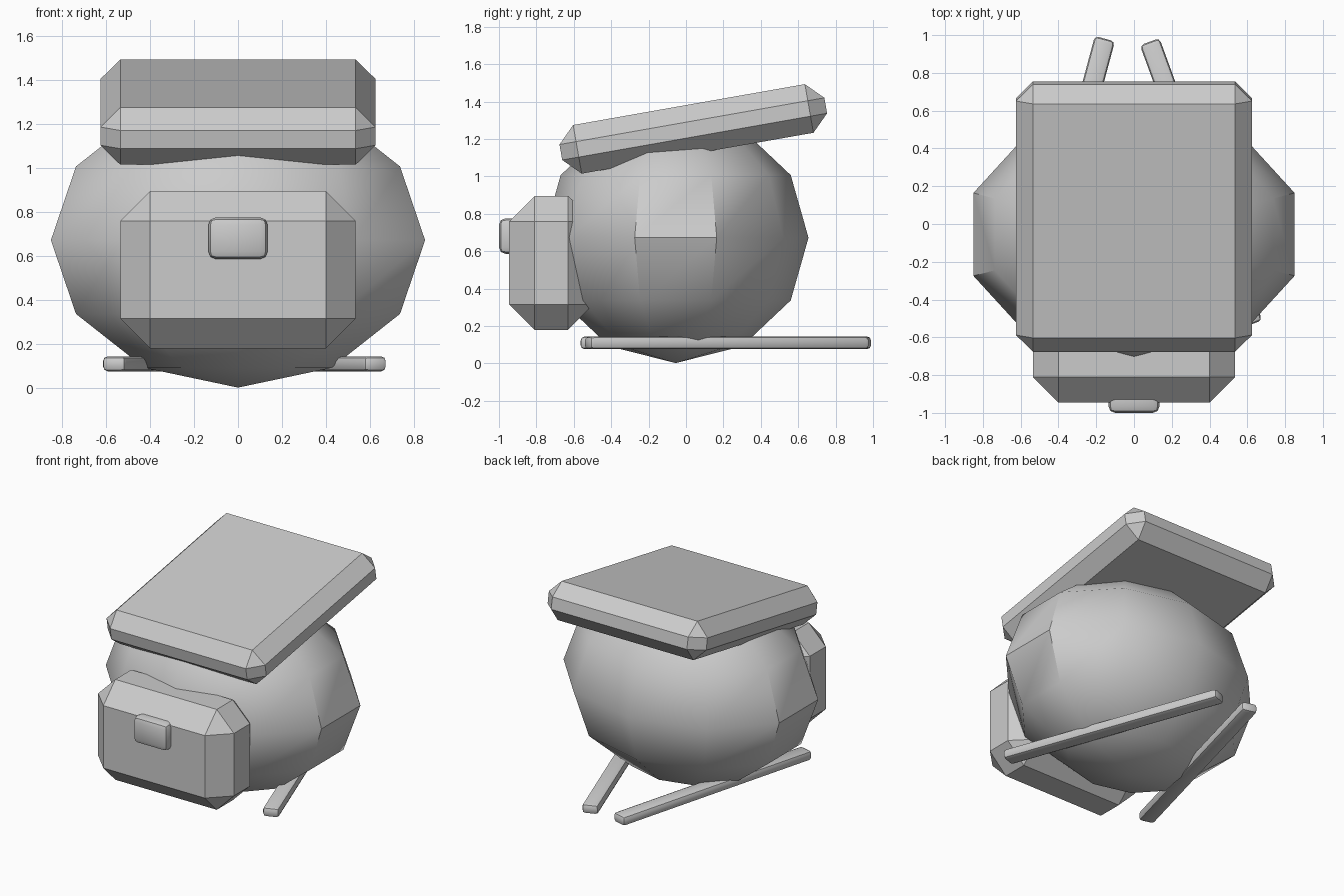
import bpy, bmesh, math

if "Cube" in bpy.data.objects:
    bpy.data.objects.remove(bpy.data.objects["Cube"])

grey = bpy.data.materials.new("plain_grey")
grey.diffuse_color = (0.6, 0.6, 0.6, 1)
grey.use_nodes = True
grey.node_tree.nodes["Principled BSDF"].inputs["Base Color"].default_value = grey.diffuse_color


def finish(bm, name, loc, rot=(0, 0, 0), smooth=None):
    mesh = bpy.data.meshes.new(name)
    bm.to_mesh(mesh)
    bm.free()
    mesh.materials.append(grey)
    ob = bpy.data.objects.new(name, mesh)
    ob.location = loc
    ob.rotation_euler = rot
    bpy.context.collection.objects.link(ob)
    if smooth:
        bpy.ops.object.select_all(action='DESELECT')
        ob.select_set(True)
        bpy.context.view_layer.objects.active = ob
        bpy.ops.object.shade_smooth_by_angle(angle=math.radians(smooth))
    return ob


def bevelled_box(name, size, loc, bevel, segments=1, rot=(0, 0, 0), smooth=None):
    bm = bmesh.new()
    bmesh.ops.create_cube(bm, size=1)
    bmesh.ops.scale(bm, vec=size, verts=bm.verts)
    bmesh.ops.bevel(bm, geom=bm.edges[:], offset=bevel, segments=segments,
                    profile=0.5, affect='EDGES')
    return finish(bm, name, loc, rot, smooth)


# Body: ten-sided low-poly ball with a vertex line at front and back
bm = bmesh.new()
rings = []
for i in range(1, 6):
    lat = math.radians(-90 + 30 * i)
    rings.append([bm.verts.new((0.894 * math.cos(lat) * math.cos(a),
                                0.71 * math.cos(lat) * math.sin(a),
                                0.67 * math.sin(lat)))
                  for a in (math.radians(18 + 36 * k) for k in range(10))])
bottom = bm.verts.new((0, 0, -0.67))
top = bm.verts.new((0, 0, 0.67))
for k in range(10):
    n = (k + 1) % 10
    bm.faces.new((bottom, rings[0][n], rings[0][k]))
    bm.faces.new((top, rings[-1][k], rings[-1][n]))
    for low, high in zip(rings, rings[1:]):
        bm.faces.new((low[k], low[n], high[n], high[k]))
finish(bm, "body", (0, -0.055, 0.672), smooth=36)

# Tilted lid
bevelled_box("lid", (1.25, 1.438, 0.264), (0, 0.039, 1.254), 0.09,
             rot=(math.radians(10), 0, 0))

# Front pouch and its clasp
bevelled_box("pouch", (1.07, 0.45, 0.715), (0, -0.72, 0.5375), 0.135)
bevelled_box("clasp", (0.27, 0.14, 0.19), (0, -0.93, 0.681), 0.035, 2, smooth=40)

# Splayed bars underneath
for name, x, y, angle in (("left_bar", -0.36, 0.213, -15), ("right_bar", 0.355, 0.218, 20)):
    bevelled_box(name, (0.11, 1.59, 0.068), (x, y, 0.11), 0.022, 2,
                 rot=(0, 0, math.radians(angle)), smooth=40)
